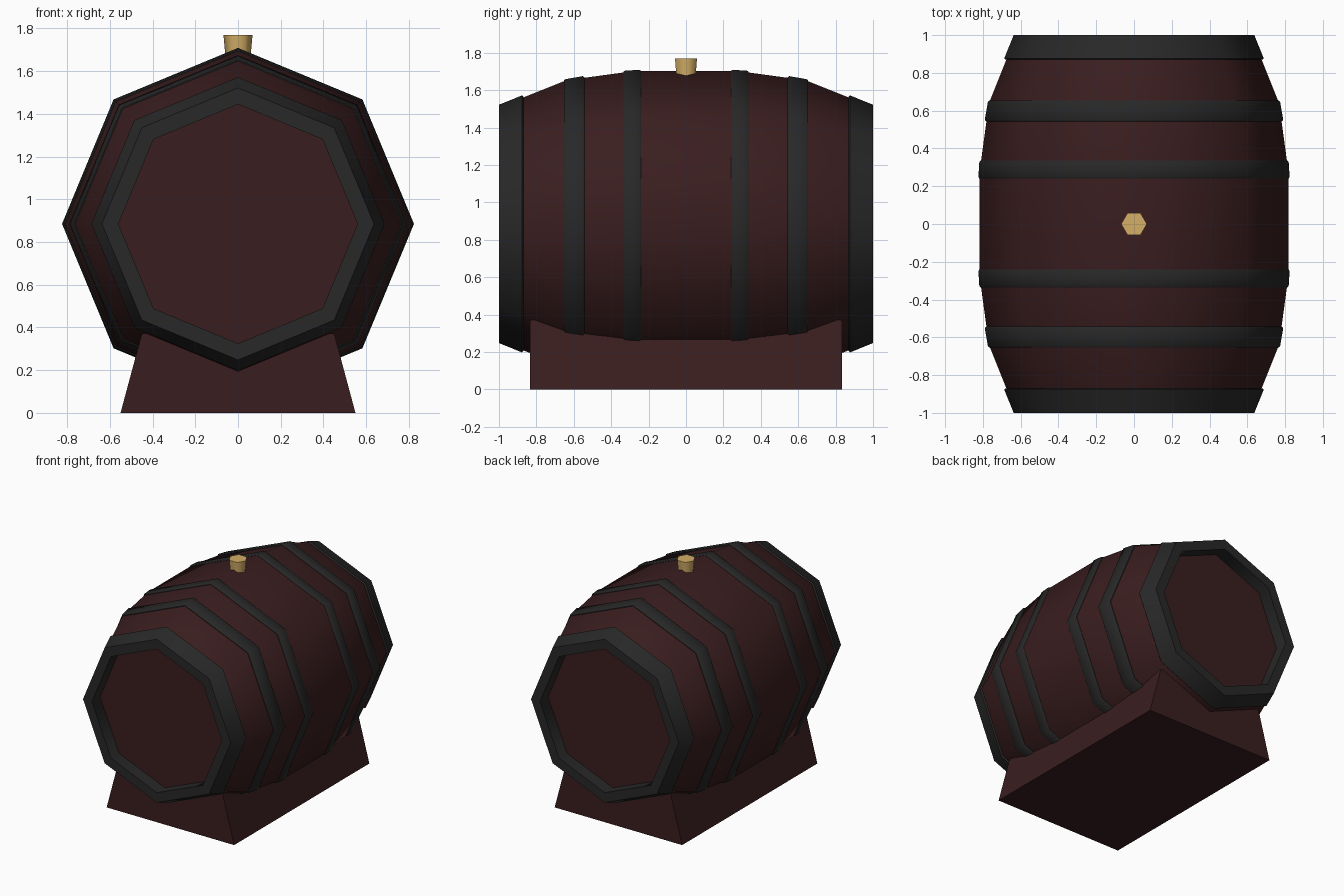
import bpy, bmesh, math

if "Cube" in bpy.data.objects:
    bpy.data.objects.remove(bpy.data.objects["Cube"])

CZ = 0.885   # height of the barrel axis
SIDES = 8


def material(name, rgb):
    m = bpy.data.materials.new(name)
    m.diffuse_color = (*rgb, 1)
    m.use_nodes = True
    m.node_tree.nodes["Principled BSDF"].inputs["Base Color"].default_value = m.diffuse_color
    return m


wood = material("dark red wood", (0.042, 0.0125, 0.0135))
iron = material("dark iron", (0.021, 0.021, 0.021))
cork = material("tan cork", (0.66, 0.43, 0.135))


def finish(bm, name, mat, angle=None):
    bmesh.ops.recalc_face_normals(bm, faces=bm.faces)
    me = bpy.data.meshes.new(name)
    bm.to_mesh(me)
    bm.free()
    ob = bpy.data.objects.new(name, me)
    bpy.context.collection.objects.link(ob)
    me.materials.append(mat)
    if angle:
        bpy.ops.object.select_all(action='DESELECT')
        ob.select_set(True)
        bpy.context.view_layer.objects.active = ob
        bpy.ops.object.shade_smooth_by_angle(angle=math.radians(angle))
    return ob


def lathe(name, profile, mat, closed):
    """Octagonal turning of (y, radius) points around the barrel axis."""
    bm = bmesh.new()
    rings = []
    for y, r in profile:
        rings.append([bm.verts.new((r * math.sin(a), y, CZ + r * math.cos(a)))
                      for a in (2 * math.pi * i / SIDES for i in range(SIDES))])
    pairs = list(zip(rings, rings[1:]))
    if closed:
        pairs.append((rings[-1], rings[0]))
    else:
        bm.faces.new(rings[0])
        bm.faces.new(rings[-1])
    for a, b in pairs:
        for i in range(SIDES):
            j = (i + 1) % SIDES
            bm.faces.new((a[i], a[j], b[j], b[i]))
    return finish(bm, name, mat, 50)


# Barrel body with flat heads, set back inside the rims
half = [(0.28, 0.817), (0.64, 0.768), (0.90, 0.664)]
lathe("barrel_body", [(-y, r) for y, r in reversed(half)] + half, wood, False)

# Hoops: (name, inner-edge y and r, outer-edge y and r)
hoops = [("middle_hoop", 0.24, 0.824, 0.335, 0.819),
         ("outer_hoop", 0.543, 0.79, 0.653, 0.774)]
for side, s in (("front", -1), ("back", 1)):
    for name, y0, r0, y1, r1 in hoops:
        lathe(f"{side}_{name}",
              [(s * y0, r0 - 0.05), (s * y0, r0 - 0.006), (s * (y0 + 0.009), r0),
               (s * (y1 - 0.009), r1), (s * y1, r1 - 0.006), (s * y1, r1 - 0.05)],
              iron, True)
    # End rim wraps over the recessed head
    lathe(f"{side}_rim",
          [(s * 0.87, 0.62), (s * 0.87, 0.68), (s * 0.877, 0.687), (s * 1.0, 0.637),
           (s * 1.0, 0.56), (s * 0.88, 0.56)], iron, True)

# Tapered stand
bm = bmesh.new()
bmesh.ops.create_cube(bm, size=2)
for v in bm.verts:
    top = v.co.z > 0
    v.co = (v.co.x * (0.45 if top else 0.55), v.co.y * 0.833, 0.372 if top else 0)
finish(bm, "stand", wood)

# Bung
bm = bmesh.new()
bmesh.ops.create_cone(bm, cap_ends=True, segments=6, radius1=0.058, radius2=0.068, depth=0.11)
for v in bm.verts:
    v.co = (v.co.y, v.co.x, v.co.z + 1.715)
finish(bm, "bung", cork, 65)
